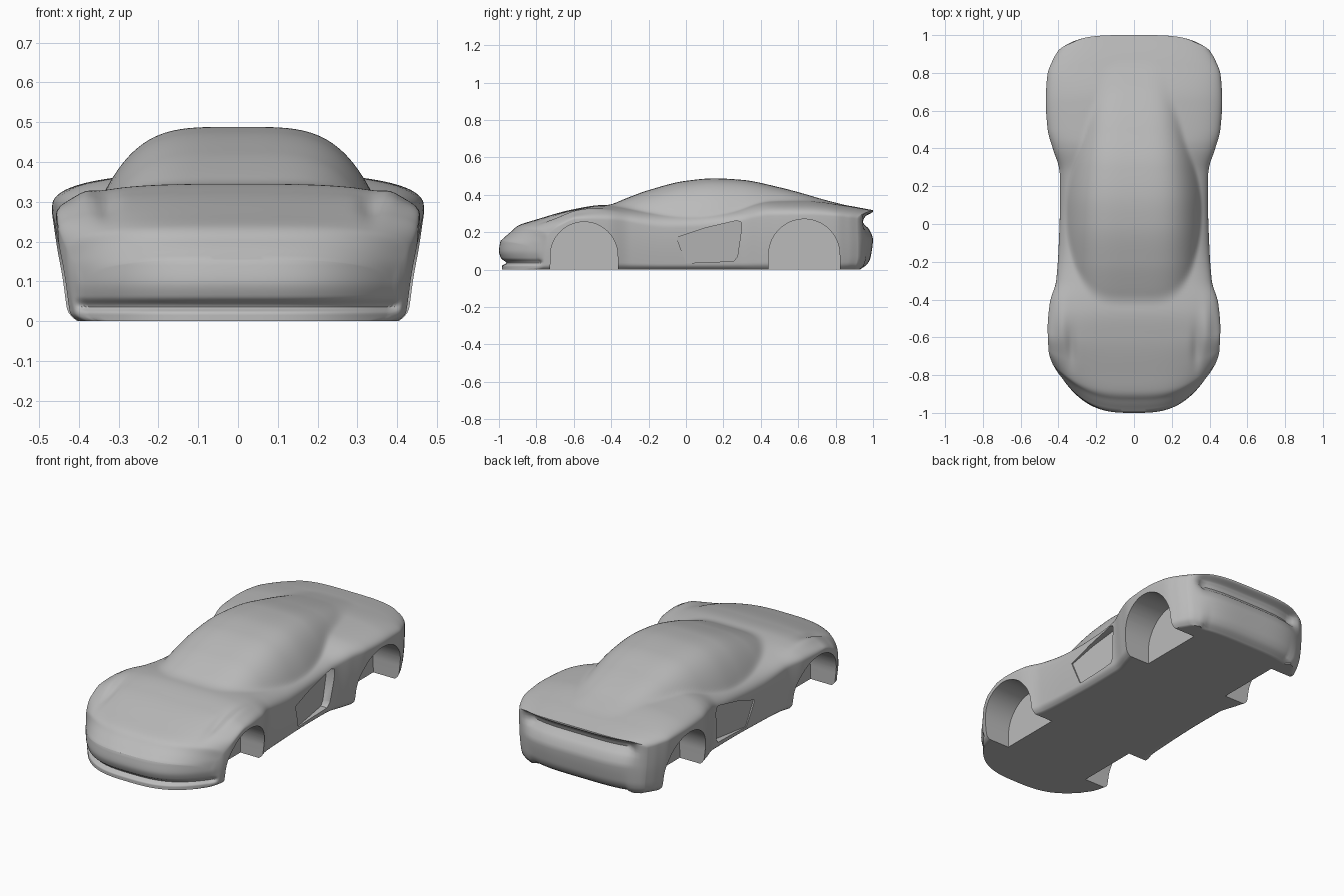
import bpy, bmesh, math

if "Cube" in bpy.data.objects:
    bpy.data.objects.remove(bpy.data.objects["Cube"], do_unlink=True)

paint = bpy.data.materials.new("plain_grey")
paint.use_nodes = True
GREY = (0.5, 0.5, 0.5, 1.0)
paint.diffuse_color = GREY
bsdf = next(n for n in paint.node_tree.nodes if n.type == 'BSDF_PRINCIPLED')
bsdf.inputs["Base Color"].default_value = GREY


def curve(keys):
    """Monotone cubic through (t, value) keys."""
    d = [(b[1] - a[1]) / (b[0] - a[0]) for a, b in zip(keys, keys[1:])]
    m = [d[0]] + [2 * p * q / (p + q) if p * q > 0 else 0 for p, q in zip(d, d[1:])] + [d[-1]]

    def f(t):
        t = min(max(t, keys[0][0]), keys[-1][0])
        i = next((j for j in range(len(d)) if t <= keys[j + 1][0]), len(d) - 1)
        (t0, v0), (t1, v1) = keys[i], keys[i + 1]
        h = t1 - t0
        u = (t - t0) / h
        return ((1 + 2 * u) * (1 - u) ** 2 * v0 + u * (1 - u) ** 2 * h * m[i]
                + u * u * (3 - 2 * u) * v1 + u * u * (u - 1) * h * m[i + 1])
    return f


def step(a, b, t):
    t = min(max((t - a) / (b - a), 0), 1)
    return t * t * (3 - 2 * t)


def bump(x, s, cx, wx, cs, ws):
    return math.exp(-((x - cx) / wx) ** 2 - ((s - cs) / ws) ** 2)


# Lengthwise guide curves: half width, height of widest point, deck, cabin
half_width = curve([(-1, .385), (-.95, .408), (-.88, .432), (-.75, .452), (-.55, .457),
                    (-.42, .446), (-.3, .412), (-.1, .398), (.1, .392), (.28, .395),
                    (.4, .43), (.5, .457), (.65, .467), (.8, .458), (.92, .43), (1, .40)])
waist = curve([(-1, .10), (-.9, .17), (-.75, .235), (-.6, .268), (-.4, .262), (-.1, .22),
               (.2, .235), (.45, .285), (.65, .288), (.85, .28), (1, .27)])
deck = curve([(-1, .155), (-.97, .19), (-.9, .235), (-.8, .268), (-.6, .323), (-.45, .345),
              (-.2, .33), (0, .325), (.25, .342), (.45, .372), (.65, .37), (.85, .345), (1, .318)])
cabin = curve([(-1, 0), (-.6, .23), (-.42, .337), (-.3, .389), (-.2, .425), (0, .475),
               (.15, .488), (.3, .48), (.5, .44), (.7, .385), (.85, .335), (1, .25)])
cabin_width = curve([(-.5, .34), (.1, .332), (.5, .30), (.8, .28), (1, .28)])
plan_sweep = curve([(-1, .19), (-.9, .15), (-.75, .08), (-.5, 0), (.75, 0), (.9, -.045), (1, -.08)])
# Nose and tail outlines: shift in y against height
nose = curve([(0, .015), (.02, .015), (.036, .04), (.06, .012), (.1, 0), (.14, .005), (.17, .015), (.21, .03)])
tail_low = curve([(0, -.07), (.03, -.03), (.07, -.012), (.17, 0), (.2, 0)])
tail_slot = curve([(.17, 0), (.215, -.02), (.255, -.055), (.285, -.04), (.312, 0), (.33, 0)])


def top_height(x, s):
    w, zw = half_width(s), waist(s)
    r = min(x / w, 1)
    d = zw + (deck(s) - zw) * (1 - r ** 3.2) ** (1 / 2.3)
    fade = 1 - r ** 12
    d += fade * (.012 * bump(x, s, .385, .03, -.56, .13) - .014 * bump(x, s, .33, .025, -.68, .12))
    c = cabin(s) - .155 * (x / cabin_width(s)) ** 4
    k = .018
    h = max(k - abs(d - c), 0) / k
    return max(d, c) + h * h * k / 4 * fade


def place(x, z, s):
    w = half_width(s)
    a = min(abs(x) / w, 1)
    y = s + plan_sweep(s) * a ** (3 if s < 0 else 4)
    y += (1 - step(-1, -.88, s)) * nose(z)
    inset = tail_low(z) * (1.0 if abs(x) < .3 else .6) + tail_slot(z) * (1 - step(.29, .37, abs(x)))
    return (x, y + step(.8, 1, s) * inset, z)


LOW, UP, COLS = 22, 42, 31


def half_section(s):
    """Points from the bottom corner up to the roof centre."""
    w, zw = half_width(s), waist(s)
    pts = []
    for i in range(LOW):
        t = (i / LOW) ** 1.3
        x = w * (.945 + .055 * math.sin(t * math.pi / 2))
        x -= .022 * max(0, 1 - t / .12) ** 2
        pts.append((x, zw * t))
    for i in range(UP + 1):
        x = w * math.cos(i / UP * math.pi / 2)
        x = 0 if i == UP else x
        pts.append((x, top_height(x, s)))
    return pts


# Body shell: loft of cross sections, closed by gridded nose and tail
bm = bmesh.new()
N = LOW + UP
STATIONS = 150
fractions = [-1 + 2 * (k + 1) / (COLS + 1) for k in range(COLS)]


def face(verts):
    verts = list(dict.fromkeys(verts))
    if len(verts) > 2:
        bm.faces.new(verts)


rings = []
for j in range(STATIONS + 1):
    u = j / STATIONS
    s = -1 + 2 * u - .14 * math.sin(4 * math.pi * u) / (2 * math.pi)
    s = -math.cos(math.pi * u) * .35 + (2 * u - 1) * .65
    pts = half_section(s)
    under = [bm.verts.new(place(f * pts[0][0], 0, s)) for f in fractions]
    right = [bm.verts.new(place(x, z, s)) for x, z in pts]
    left = [bm.verts.new(place(-x, z, s)) for x, z in pts[:-1]] + [right[-1]]
    rings.append((under + right + left[-2::-1], under, left, right, pts, s))
for a, b in zip(rings, rings[1:]):
    p, q = a[0], b[0]
    for i in range(len(p)):
        n = (i + 1) % len(p)
        face([p[i], p[n], q[n], q[i]])
for ring, under, left, right, pts, s in (rings[0], rings[-1]):
    rows = [[left[0]] + under + [right[0]]]
    for i in range(1, N):
        x, z = pts[i]
        rows.append([left[i]] + [bm.verts.new(place(f * x, z, s)) for f in fractions] + [right[i]])
    rows.append([right[N]] * (COLS + 2))
    for r0, r1 in zip(rows, rows[1:]):
        for k in range(COLS + 1):
            face([r0[k], r0[k + 1], r1[k + 1], r1[k]])
bmesh.ops.recalc_face_normals(bm, faces=bm.faces)
mesh = bpy.data.meshes.new("car_body")
bm.to_mesh(mesh)
bm.free()
body = bpy.data.objects.new("car_body", mesh)
bpy.context.collection.objects.link(body)
mesh.materials.append(paint)


def prism(name, outline, inner, side):
    """Cutter from a (y, z) outline; inner(y, z) gives its depth in x."""
    b = bmesh.new()
    ins = [b.verts.new((side * inner(y, z), y, z)) for y, z in outline]
    out = [b.verts.new((side * .6, y, z)) for y, z in outline]
    b.faces.new(ins)
    b.faces.new(out)
    for i in range(len(outline)):
        n = (i + 1) % len(outline)
        b.faces.new([ins[i], ins[n], out[n], out[i]])
    bmesh.ops.recalc_face_normals(b, faces=b.faces)
    m = bpy.data.meshes.new(name)
    b.to_mesh(m)
    b.free()
    m.materials.append(paint)
    ob = bpy.data.objects.new(name, m)
    ob.hide_render = True
    bpy.context.collection.objects.link(ob)
    return ob


def arch(cy, cz, r):
    arc = [(cy + r * math.cos(a * math.pi / 40), cz + r * math.sin(a * math.pi / 40)) for a in range(41)]
    return arc + [(cy - r - .003, -.1), (cy + r + .003, -.1)]


# Wheel wells and side air intakes
intake = [(-.05, .172), (.1, .222), (.27, .262), (.295, .255), (.297, .22),
          (.275, .07), (.255, .045), (.0, .035)]
cutters = []
for side in (-1, 1):
    cutters.append(prism("front_well_cutter", arch(-.545, .075, .18), lambda y, z: .27, side))
    cutters.append(prism("rear_well_cutter", arch(.632, .08, .19), lambda y, z: .27, side))
    cutters.append(prism("intake_cutter", intake,
                         lambda y, z: .387 - .13 * (y + .05) + .06 * (z - .17), side))

bpy.context.view_layer.objects.active = body
body.select_set(True)
for c in cutters:
    mod = body.modifiers.new(c.name, 'BOOLEAN')
    mod.operation = 'DIFFERENCE'
    mod.solver = 'EXACT'
    mod.object = c
    bpy.ops.object.modifier_apply(modifier=mod.name)
for c in cutters:
    bpy.data.objects.remove(c, do_unlink=True)

bpy.ops.object.select_all(action='DESELECT')
body.select_set(True)
bpy.ops.object.shade_smooth_by_angle(angle=math.radians(40))
